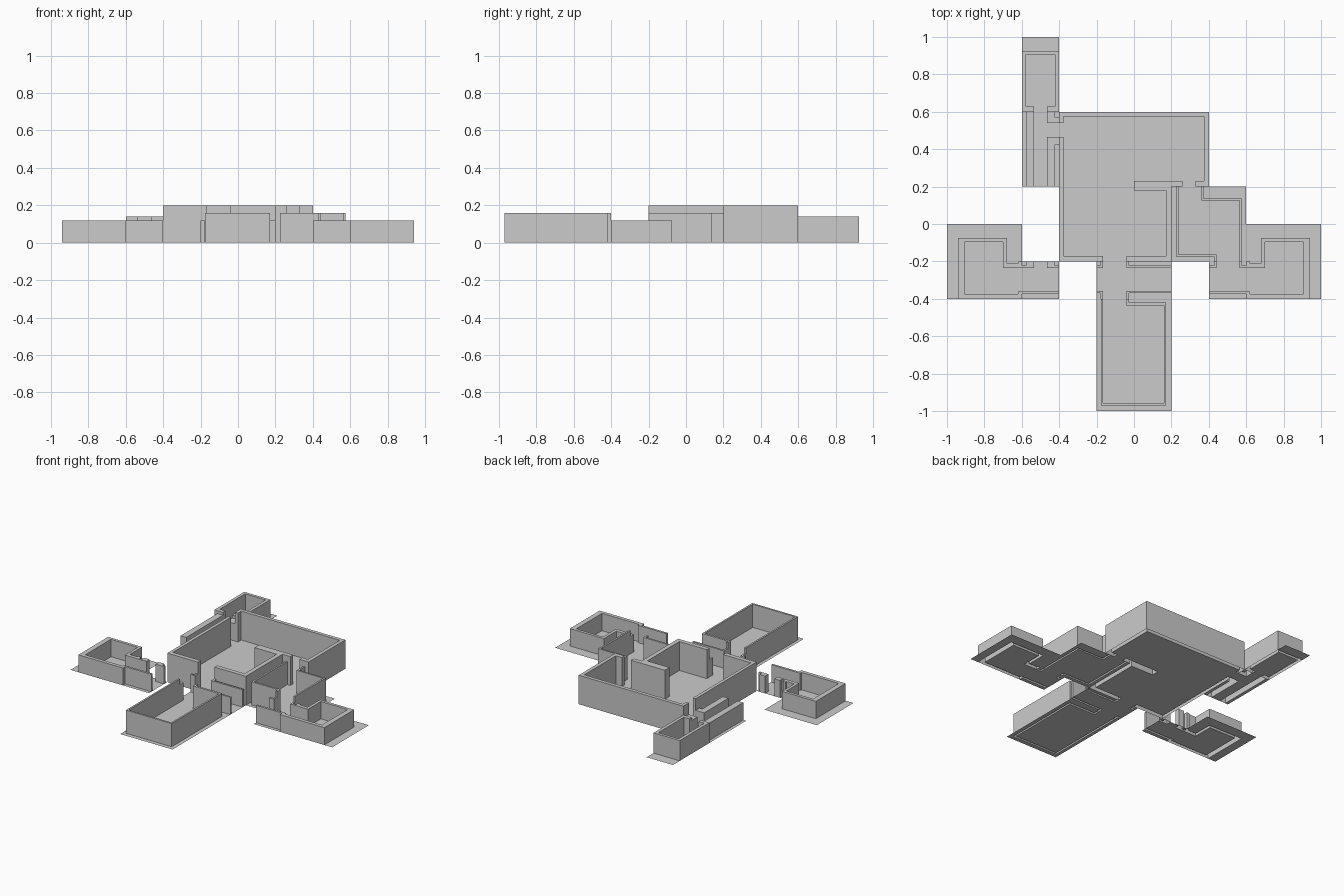
import bpy, bmesh, math

if "Cube" in bpy.data.objects:
    bpy.data.objects.remove(bpy.data.objects["Cube"])


def inside(r, x, y):
    return r[0] < x < r[2] and r[1] < y < r[3]


def build(name, height, floors, walls):
    """Floor sheet with open-bottomed walls raised from it; rects are x0, y0, x1, y1."""
    rects = floors + walls
    xs = sorted({r[i] for r in rects for i in (0, 2)})
    ys = sorted({r[i] for r in rects for i in (1, 3)})

    def level(i, j):
        if not (0 <= i < len(xs) - 1 and 0 <= j < len(ys) - 1):
            return None
        x, y = (xs[i] + xs[i + 1]) / 2, (ys[j] + ys[j + 1]) / 2
        if any(inside(r, x, y) for r in walls):
            return height
        return 0.0 if any(inside(r, x, y) for r in floors) else None

    bm = bmesh.new()

    def face(pts):
        bm.faces.new([bm.verts.new(p) for p in pts])

    for i in range(len(xs) - 1):
        for j in range(len(ys) - 1):
            h = level(i, j)
            if h is None:
                continue
            c = [(xs[i], ys[j]), (xs[i + 1], ys[j]), (xs[i + 1], ys[j + 1]), (xs[i], ys[j + 1])]
            face([(x, y, h) for x, y in c])
            for k, (di, dj) in enumerate([(0, -1), (1, 0), (0, 1), (-1, 0)]):
                if h > (level(i + di, j + dj) or 0):
                    a, b = c[k], c[(k + 1) % 4]
                    face([(*a, 0), (*b, 0), (*b, h), (*a, h)])
    bmesh.ops.remove_doubles(bm, verts=bm.verts, dist=1e-4)
    bmesh.ops.dissolve_limit(bm, angle_limit=math.radians(1), verts=bm.verts, edges=bm.edges)
    me = bpy.data.meshes.new(name)
    bm.to_mesh(me)
    bm.free()
    ob = bpy.data.objects.new(name, me)
    bpy.context.collection.objects.link(ob)


def mirror(rects):
    return [(-r[2], r[1], -r[0], r[3]) for r in rects]


# L-shaped central hall with three door gaps and an inner partition
build("main_hall", 0.2, [(-.4, -.2, .2, .6), (.2, .2, .4, .6)], [
    (-.4, -.2, -.378, .465), (-.4, .54, -.378, .6), (-.4, .575, .4, .6), (.375, .2, .4, .6),
    (-.4, -.2, -.165, -.17), (-.04, -.2, .2, -.17), (.17, -.2, .2, .23),
    (0, .18, .2, .23), (.2, .2, .26, .23), (.33, .2, .4, .23)])

# North room and the corridor leading to it
build("north_room", 0.14, [(-.6, .6, -.4, 1)], [
    (-.6, .6, -.578, .925), (-.422, .6, -.4, .925), (-.6, .905, -.4, .925),
    (-.6, .6, -.535, .627), (-.465, .6, -.4, .627)])
build("north_corridor", 0.12, [(-.6, .2, -.4, .6)], [
    (-.578, .2, -.535, .6), (-.465, .54, -.422, .6), (-.422, .54, -.4, .57),
    (-.465, .2, -.422, .465), (-.422, .425, -.4, .465)])

# Matching side rooms, west and east
side_floor = [(-1, -.4, -.6, 0)]
side_walls = [(-.94, -.4, -.905, -.075), (-.94, -.095, -.68, -.075), (-.70, -.235, -.68, -.075),
              (-.70, -.235, -.6, -.21), (-.62, -.235, -.6, -.2),
              (-.94, -.4, -.6, -.375), (-.62, -.4, -.6, -.36)]
build("west_room", 0.12, side_floor, side_walls)
build("far_east_room", 0.12, mirror(side_floor), mirror(side_walls))

# Corridors beside the side rooms
build("west_corridor", 0.12, [(-.6, -.4, -.4, -.2)], [
    (-.6, -.375, -.4, -.36), (-.6, -.235, -.535, -.222), (-.578, -.235, -.535, -.2),
    (-.465, -.235, -.4, -.222), (-.465, -.235, -.422, -.2)])
build("east_corridor", 0.12, [(.4, -.4, .6, -.2)], [
    (.4, -.375, .6, -.36), (.4, -.235, .44, -.222), (.428, -.235, .44, -.2),
    (.563, -.235, .6, -.222), (.563, -.235, .575, -.2)])

# Crossing corridor between hall and south room: north walls mirrored about y = -0.3
north = [(-.04, -.235, .2, -.222), (-.04, -.235, -.027, -.2),
         (-.2, -.235, -.165, -.222), (-.178, -.235, -.165, -.2)]
south = [(a, round(-.595 - d, 3) if d != -.2 else -.4, c, -.357 if b == -.235 else b)
         for a, b, c, d in north]
south = [(a, -.37 if b != -.4 else b, c, d) for a, b, c, d in south]
build("south_corridor", 0.12, [(-.2, -.4, .2, -.2)], north + south)

# South room
build("south_room", 0.16, [(-.2, -1, .2, -.4)], [
    (-.177, -.97, -.165, -.4), (-.177, -.97, .172, -.957), (.16, -.97, .172, -.42),
    (-.04, -.435, .172, -.42), (-.04, -.435, -.027, -.4)])

# East room
build("east_room", 0.16, [(.2, -.2, .6, .2)], [
    (.225, -.175, .237, .2), (.36, .125, .575, .137), (.36, .125, .372, .2),
    (.563, -.2, .575, .137), (.225, -.175, .44, -.162), (.428, -.2, .44, -.162)])
